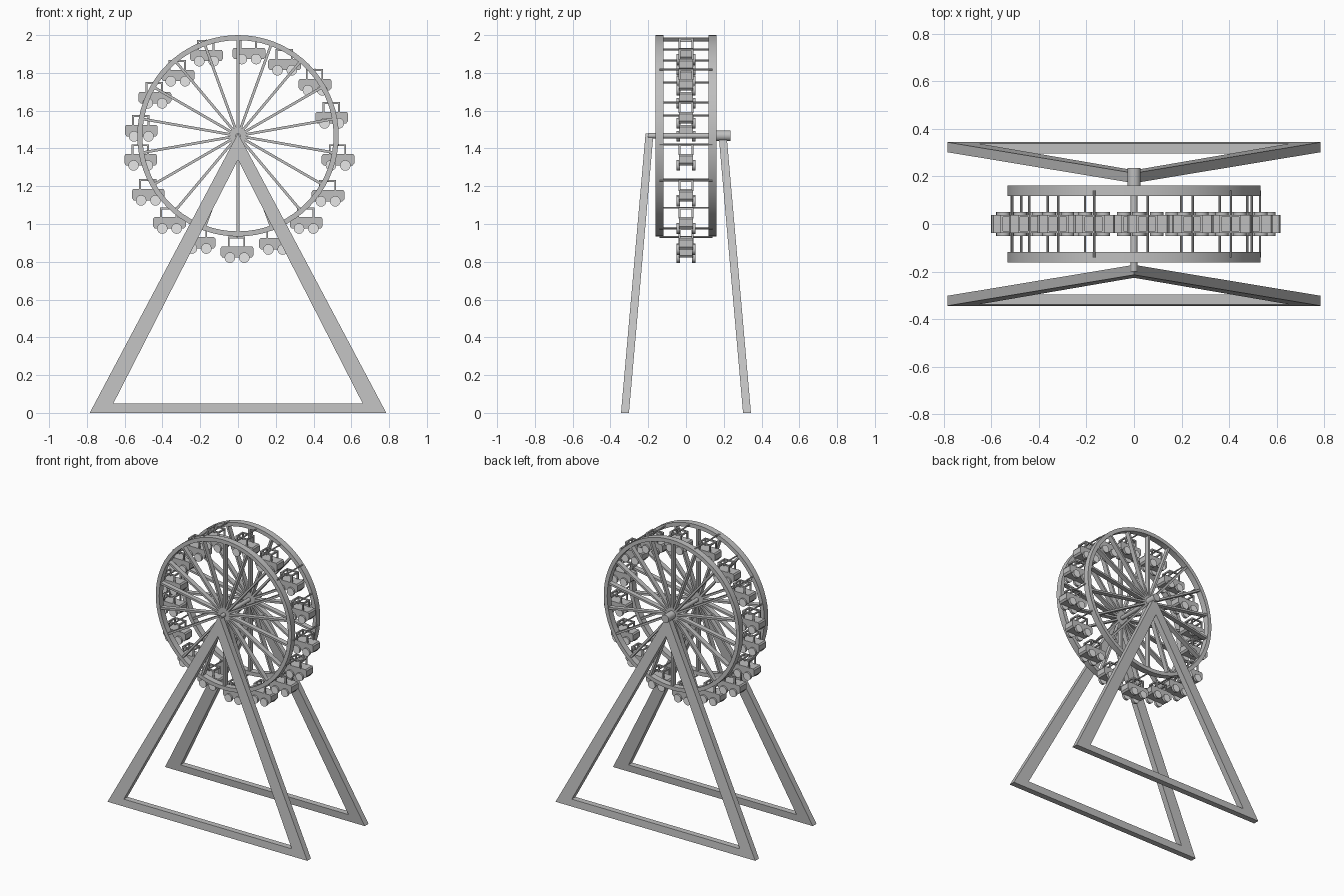
import bpy, bmesh
from math import radians, pi
from mathutils import Matrix, Vector

cube = bpy.data.objects.get("Cube")
if cube:
    bpy.data.objects.remove(cube, do_unlink=True)


def material(name, value):
    m = bpy.data.materials.new(name)
    m.use_nodes = True
    colour = (value, value, value, 1)
    m.diffuse_color = colour
    m.node_tree.nodes["Principled BSDF"].inputs["Base Color"].default_value = colour
    return m


grey = material("steel grey", 0.52)
white = material("wheel white", 0.95)
HUB = 1.467


def finish(name, bm, smooth=False):
    bmesh.ops.recalc_face_normals(bm, faces=bm.faces)
    mesh = bpy.data.meshes.new(name)
    bm.to_mesh(mesh)
    bm.free()
    mesh.materials.append(grey)
    mesh.materials.append(white)
    ob = bpy.data.objects.new(name, mesh)
    bpy.context.collection.objects.link(ob)
    if smooth:
        bpy.ops.object.select_all(action="DESELECT")
        ob.select_set(True)
        bpy.context.view_layer.objects.active = ob
        bpy.ops.object.shade_smooth_by_angle(angle=radians(35))
    return ob


def box(bm, centre, size, turn=Matrix()):
    mat = turn @ Matrix.Translation(centre) @ Matrix.Diagonal((*size, 1))
    bmesh.ops.create_cube(bm, size=1, matrix=mat)


def cylinder_y(bm, x, z, r, y0, y1, sides=24):
    mat = Matrix.Translation((x, (y0 + y1) / 2, z)) @ Matrix.Rotation(pi / 2, 4, "X")
    return bmesh.ops.create_cone(bm, cap_ends=True, segments=sides, radius1=r,
                                 radius2=r, depth=abs(y1 - y0), matrix=mat)["verts"]


def prism(bm, profile, y0, y1):
    verts = [bm.verts.new((x, y0, z)) for x, z in profile]
    face = bm.faces.new(verts)
    out = bmesh.ops.extrude_face_region(bm, geom=[face])["geom"]
    bmesh.ops.translate(bm, vec=(0, y1 - y0, 0),
                        verts=[v for v in out if isinstance(v, bmesh.types.BMVert)])


# Leaning triangular supports with an open middle
for side, label in ((-1, "front"), (1, "back")):
    bm = bmesh.new()
    outer = [(-0.785, 0), (0.785, 0), (0, 1.48)]
    inner = [(-0.66, 0.05), (0.66, 0.05), (0, 1.34)]
    rings = []
    for depth in (0, 0.042):
        rings.append([[bm.verts.new((x, side * (0.344 - depth - 0.13 * z / 1.48), z))
                       for x, z in loop] for loop in (outer, inner)])
    (fo, fi), (bo, bi) = rings
    for i in range(3):
        j = (i + 1) % 3
        for a, b in ((fo, fi), (fi, bi), (bi, bo), (bo, fo)):
            bm.faces.new((a[i], a[j], b[j], b[i]))
    finish(label + "_support", bm)

# Rims and spokes
for side, label in ((-1, "front"), (1, "back")):
    bm = bmesh.new()
    section = [(0.506, 0.118), (0.533, 0.118), (0.533, 0.162), (0.506, 0.162)]
    verts = [bm.verts.new((r, side * y, 0)) for r, y in section]
    edges = [bm.edges.new((verts[i], verts[(i + 1) % 4])) for i in range(4)]
    bmesh.ops.spin(bm, geom=verts + edges, cent=(0, 0, 0), axis=(0, 1, 0),
                   angle=2 * pi, steps=72, use_merge=True)
    bmesh.ops.remove_doubles(bm, verts=bm.verts, dist=0.0001)
    bmesh.ops.translate(bm, vec=(0, 0, HUB), verts=bm.verts)
    finish(label + "_rim", bm, True)

    bm = bmesh.new()
    for k in range(18):
        turn = Matrix.Translation((0, side * 0.14, HUB)) @ Matrix.Rotation(k * pi / 9, 4, "Y")
        box(bm, (0, 0, 0.257), (0.014, 0.034, 0.51), turn)
    finish(label + "_spokes", bm)

# Axle and rear bearing
bm = bmesh.new()
cylinder_y(bm, 0, HUB, 0.014, -0.2, 0.2)
cylinder_y(bm, 0, HUB, 0.028, 0.155, 0.235)
finish("axle", bm, True)

# Hanging cars: horizontal place and height of each wheel axle
places = [(-.165, 1.86), (.058, 1.873), (.247, 1.814), (.408, 1.708), (.496, 1.533),
          (.53, 1.31), (.477, 1.12), (.361, .976), (.199, .865), (-.005, .822),
          (-.206, .87), (-.363, .976), (-.475, 1.125), (-.515, 1.31), (-.512, 1.464),
          (-.44, 1.639), (-.318, 1.756)]
places[0] = (-.167, 1.862)

body_profile = [(-.077, 0), (.077, 0), (.087, .012), (.087, .05), (.08, .06),
                (-.08, .06), (-.087, .05), (-.087, .012)]

for n, (cx, cz) in enumerate(places, 1):
    # Body with a roll cage
    bm = bmesh.new()
    prism(bm, body_profile, -0.038, 0.038)
    for y in (-0.034, 0.034):
        box(bm, (-0.003, y, 0.107), (0.092, 0.009, 0.01))
        for x in (-0.044, 0.038):
            box(bm, (x, y, 0.083), (0.01, 0.009, 0.058))
    for x in (-0.044, 0.038):
        box(bm, (x, 0, 0.107), (0.01, 0.07, 0.01))
    bmesh.ops.translate(bm, vec=(cx, 0, cz), verts=bm.verts)
    finish(f"car_body_{n}", bm)

    # Wheels with pale outer discs
    bm = bmesh.new()
    for x in (-0.038, 0.038):
        for y in (-1, 1):
            cylinder_y(bm, cx + x, cz, 0.028, y * 0.032, y * 0.05, 20)
    ob = finish(f"car_wheels_{n}", bm, True)
    for p in ob.data.polygons:
        p.material_index = 1 if abs(p.normal.y) > 0.9 else 0

    # Rod carrying the car between the rims
    bm = bmesh.new()
    cylinder_y(bm, cx, cz + 0.11, 0.005, -0.14, 0.14, 8)
    finish(f"hanger_rod_{n}", bm, True)
